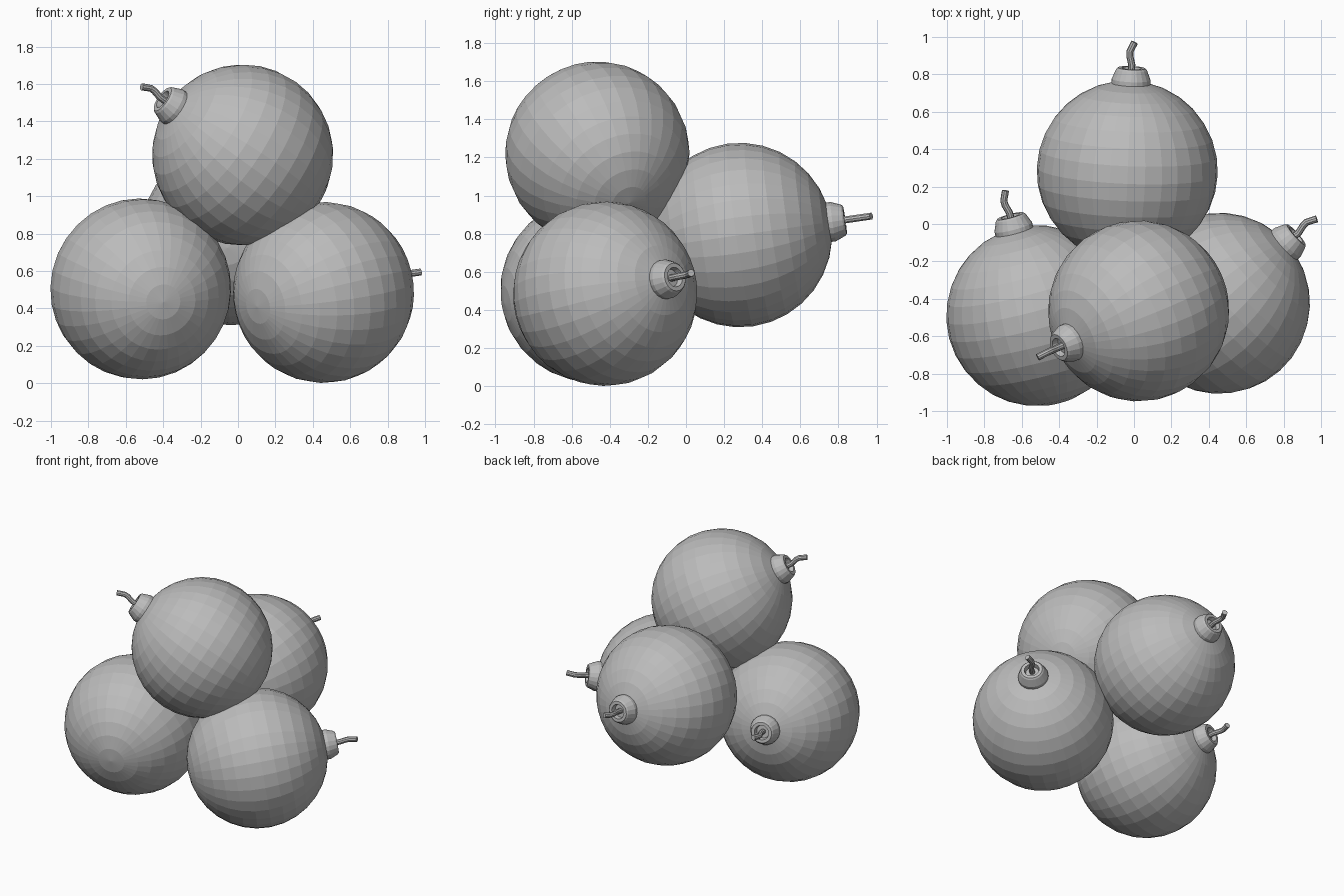
import bpy, bmesh, math
from mathutils import Vector, Matrix

if "Cube" in bpy.data.objects:
    bpy.data.objects.remove(bpy.data.objects["Cube"])

R = 0.484
grey = bpy.data.materials.new("plain grey")
grey.diffuse_color = (0.5, 0.5, 0.5, 1)
grey.use_nodes = True
grey.node_tree.nodes["Principled BSDF"].inputs["Base Color"].default_value = grey.diffuse_color


def finish(bm, name, matrix):
    bmesh.ops.recalc_face_normals(bm, faces=bm.faces)
    mesh = bpy.data.meshes.new(name)
    bm.to_mesh(mesh)
    bm.free()
    mesh.materials.append(grey)
    ob = bpy.data.objects.new(name, mesh)
    ob.matrix_world = matrix
    bpy.context.collection.objects.link(ob)


def loft(bm, rings, cap_start=True):
    """Skin a list of point rings, closing the ends."""
    loops = [[bm.verts.new(p) for p in ring] for ring in rings]
    n = len(loops[0])
    for a, b in zip(loops, loops[1:]):
        for i in range(n):
            j = (i + 1) % n
            bm.faces.new((a[i], a[j], b[j], b[i]))
    if cap_start:
        bm.faces.new(loops[0])
    bm.faces.new(loops[-1])


def ring(r, z, n, x=0.0, tilt=0.0):
    pts = []
    for i in range(n):
        a = 2 * math.pi * i / n
        px = r * math.cos(a)
        pts.append((x + px * math.cos(tilt), r * math.sin(a), z - px * math.sin(tilt)))
    return pts


def bomb(label, centre, axis, bend):
    # Local z runs out through the fuse, local x is the way the fuse tip bends
    z = Vector(axis).normalized()
    x = Vector(bend)
    x = (x - z * x.dot(z)).normalized()
    y = z.cross(x)
    m = Matrix.Translation(centre) @ Matrix((x, y, z)).transposed().to_4x4()

    # Round body
    bm = bmesh.new()
    bmesh.ops.create_uvsphere(bm, u_segments=32, v_segments=16, radius=R)
    finish(bm, label + "_body", m)

    # Tapered collar with a recessed mouth
    bm = bmesh.new()
    profile = [(0.104, 0.455), (0.104, 0.495), (0.083, 0.547), (0.074, 0.557),
               (0.052, 0.557), (0.046, 0.525)]
    loft(bm, [ring(r, h, 20) for r, h in profile])
    finish(bm, label + "_collar", m)

    # Slightly kinked fuse
    bm = bmesh.new()
    path = [(0.0, 0.52, 0.0), (0.0, 0.575, -0.12), (-0.012, 0.62, -0.15),
            (-0.013, 0.645, 0.15), (0.0, 0.675, 0.4), (0.010, 0.697, 0.42)]
    loft(bm, [ring(0.019, h, 10, px, t) for px, h, t in path])
    finish(bm, label + "_fuse", m)


bomb("top_bomb", (0.025, -0.465, 1.22), (-0.395, -0.18, 0.275), (-0.4, -0.3, -1))
bomb("left_bomb", (-0.52, -0.49, 0.504), (-0.13, 0.49, 0.075), (1, 0.2, 0))
bomb("right_bomb", (0.457, -0.424, 0.485), (0.375, 0.335, 0.08), (1, -1, 0))
bomb("back_bomb", (-0.036, 0.283, 0.793), (0.022, 0.52, 0.075), (1, 0, 0))
